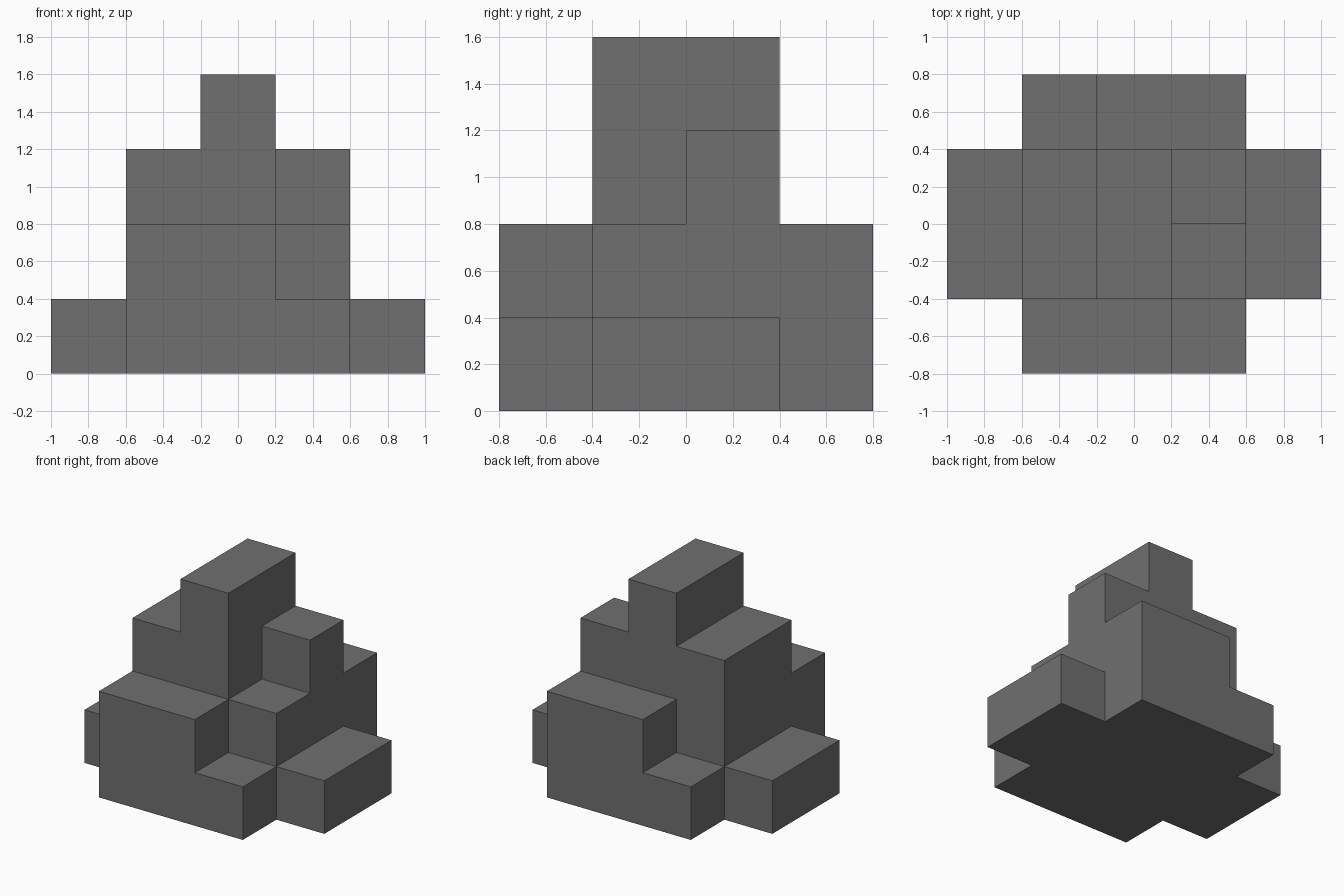
import bpy
import bmesh
from mathutils import Vector

if "Cube" in bpy.data.objects:
    bpy.data.objects.remove(bpy.data.objects["Cube"], do_unlink=True)

U = 0.4  # size of one block

# Single matte grey
grey = bpy.data.materials.new("dark_grey")
grey.use_nodes = True
colour = (0.162, 0.162, 0.162, 1.0)
grey.diffuse_color = colour
grey.node_tree.nodes["Principled BSDF"].inputs["Base Color"].default_value = colour


def extrude_profile(name, profile, y0, y1):
    """Extrude an x-z outline, given in blocks, from y0 to y1."""
    bm = bmesh.new()
    face = bm.faces.new([bm.verts.new((x * U, y0 * U, z * U)) for x, z in profile])
    result = bmesh.ops.extrude_face_region(bm, geom=[face])
    moved = [v for v in result["geom"] if isinstance(v, bmesh.types.BMVert)]
    bmesh.ops.translate(bm, verts=moved, vec=Vector((0, (y1 - y0) * U, 0)))
    bmesh.ops.recalc_face_normals(bm, faces=bm.faces)
    mesh = bpy.data.meshes.new(name)
    bm.to_mesh(mesh)
    bm.free()
    mesh.materials.append(grey)
    obj = bpy.data.objects.new(name, mesh)
    bpy.context.collection.objects.link(obj)
    return obj


def rectangle(x0, x1, z0, z1):
    return [(x0, z0), (x1, z0), (x1, z1), (x0, z1)]


# Central tower with a shoulder on each side
tower = extrude_profile("central_tower", [
    (-1.5, 0), (1.5, 0), (1.5, 3), (0.5, 3),
    (0.5, 4), (-0.5, 4), (-0.5, 3), (-1.5, 3)], -1, 1)

# Notch in the front half of the left shoulder
cutter = extrude_profile("shoulder_notch", rectangle(0.5, 2, 2, 3.5), -2, 0)
cutter.hide_render = True
notch = tower.modifiers.new("Notch", 'BOOLEAN')
notch.operation = 'DIFFERENCE'
notch.solver = 'EXACT'
notch.object = cutter
bpy.context.view_layer.objects.active = tower
bpy.ops.object.modifier_apply(modifier=notch.name)
bpy.data.objects.remove(cutter, do_unlink=True)

# Stepped blocks at front and back, the back one turned half round
step = [(-1.5, 0), (1.5, 0), (1.5, 1), (0.5, 1), (0.5, 2), (-1.5, 2)]
extrude_profile("front_step", step, -2, -1)
extrude_profile("back_step", [(-x, z) for x, z in step], 1, 2)

# Low wings on both sides
for name, x0 in (("right_wing", -2.5), ("left_wing", 1.5)):
    extrude_profile(name, rectangle(x0, x0 + 1, 0, 1), -1, 1)
